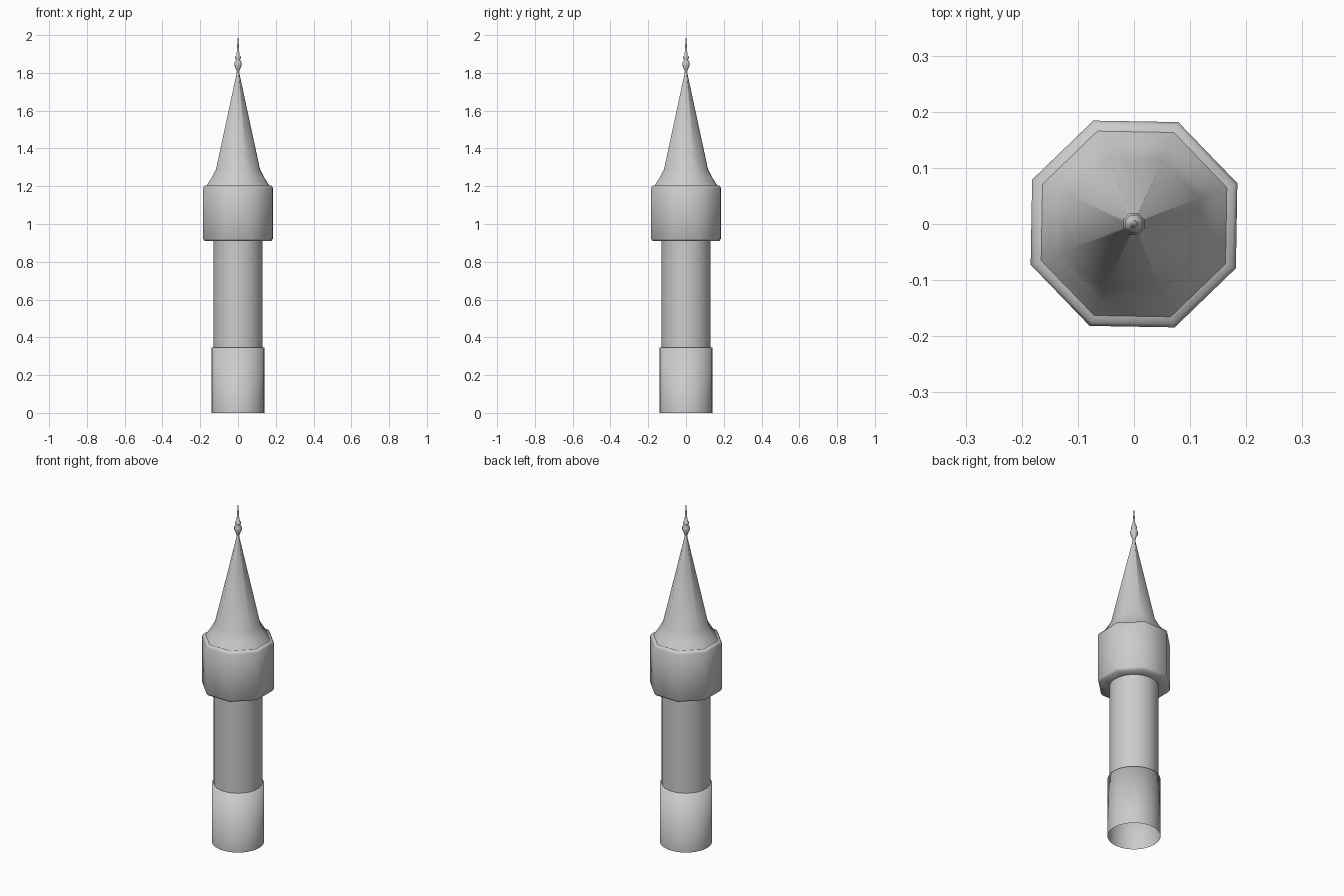
import bpy, bmesh, math

cube = bpy.data.objects.get("Cube")
if cube:
    bpy.data.objects.remove(cube, do_unlink=True)

stone = bpy.data.materials.new("pale_grey_stone")
stone.use_nodes = True
colour = (0.6, 0.6, 0.6, 1)
stone.diffuse_color = colour
stone.node_tree.nodes["Principled BSDF"].inputs["Base Color"].default_value = colour

TURN = math.radians(21.5)


def lathe(name, profile, sides, turn=0.0):
    """Spin a (radius, height) profile, listed bottom to top, about z."""
    bm = bmesh.new()
    rings = []
    for r, z in profile:
        if r == 0:
            rings.append([bm.verts.new((0, 0, z))] * sides)
            continue
        angles = [turn + math.tau * i / sides for i in range(sides)]
        rings.append([bm.verts.new((r * math.cos(a), r * math.sin(a), z)) for a in angles])
    for low, high in zip(rings, rings[1:]):
        for i in range(sides):
            j = (i + 1) % sides
            corners = dict.fromkeys((low[i], low[j], high[j], high[i]))
            bm.faces.new(list(corners))
    for f in bm.faces:
        f.smooth = True
    mesh = bpy.data.meshes.new(name)
    bm.to_mesh(mesh)
    bm.free()
    mesh.materials.append(stone)
    obj = bpy.data.objects.new(name, mesh)
    bpy.context.collection.objects.link(obj)
    return obj


# Round base sleeve with a narrow ledge, open underneath
lathe("base", [(0.14, 0), (0.14, 0.345), (0.128, 0.345)], 32)

# Round shaft rising to the underside of the head
lathe("shaft", [(0.13, 0.3), (0.13, 0.92)], 32)

# Octagonal head with softened rims
lathe("head", [(0.12, 0.91), (0.19, 0.91), (0.198, 0.922),
               (0.198, 1.192), (0.191, 1.203), (0.17, 1.205)], 8, TURN)

# Flared octagonal spire
lathe("spire", [(0.178, 1.204), (0.15, 1.245), (0.125, 1.29), (0.005, 1.81)], 8, TURN)

# Turned finial with a bulb, collar and needle
lathe("finial", [(0.005, 1.80), (0.012, 1.82), (0.021, 1.84), (0.021, 1.855),
                 (0.011, 1.87), (0.017, 1.878), (0.017, 1.885), (0.008, 1.892),
                 (0.006, 1.93), (0, 2.0)], 8, TURN)
